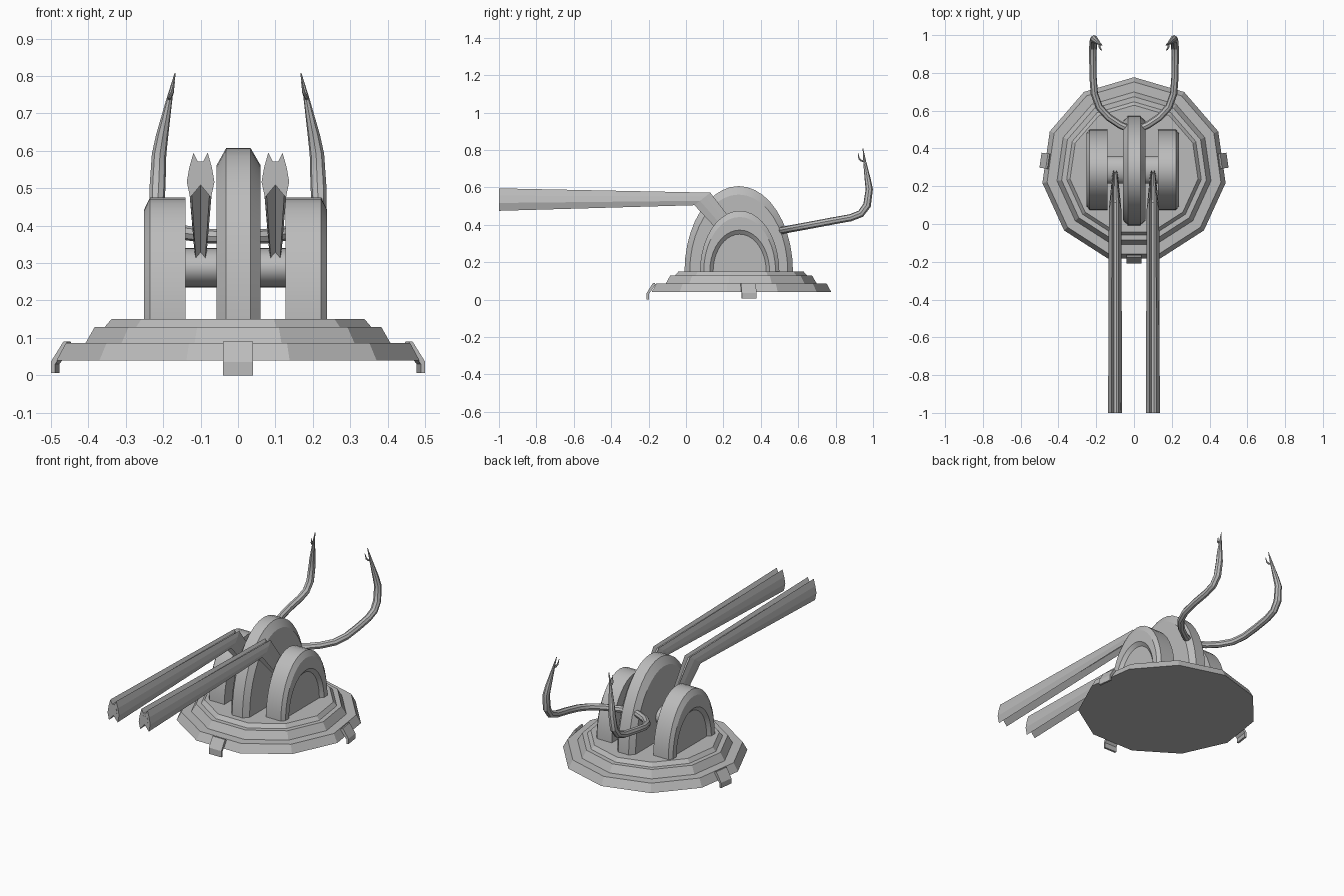
import bpy, bmesh, math
from mathutils import Vector, Matrix

if "Cube" in bpy.data.objects:
    bpy.data.objects.remove(bpy.data.objects["Cube"])

CY = 0.287  # y of the mount's centre
metal = bpy.data.materials.new("grey metal")
metal.diffuse_color = (0.5, 0.5, 0.5, 1)
metal.use_nodes = True
metal.node_tree.nodes["Principled BSDF"].inputs["Base Color"].default_value = metal.diffuse_color


def finish(obj, smooth=False):
    obj.data.materials.clear()
    obj.data.materials.append(metal)
    if smooth:
        bpy.ops.object.select_all(action='DESELECT')
        obj.select_set(True)
        bpy.context.view_layer.objects.active = obj
        bpy.ops.object.shade_smooth_by_angle(angle=math.radians(25))
    return obj


def loft(name, rings, smooth=False):
    """Bridge equal-length closed rings and cap both ends."""
    bm = bmesh.new()
    vs = [[bm.verts.new(p) for p in r] for r in rings]
    n = len(vs[0])
    for a, b in zip(vs, vs[1:]):
        for i in range(n):
            j = (i + 1) % n
            bm.faces.new((a[i], a[j], b[j], b[i]))
    bm.faces.new(vs[0])
    bm.faces.new(vs[-1])
    bmesh.ops.recalc_face_normals(bm, faces=bm.faces)
    me = bpy.data.meshes.new(name)
    bm.to_mesh(me)
    bm.free()
    obj = bpy.data.objects.new(name, me)
    bpy.context.collection.objects.link(obj)
    return finish(obj, smooth)


def tube(name, pts, depth, kind='POLY'):
    """Round tube through (x, y, z, radius factor) points."""
    cu = bpy.data.curves.new(name, 'CURVE')
    cu.dimensions = '3D'
    cu.bevel_depth = depth
    cu.bevel_resolution = 2
    cu.use_fill_caps = True
    sp = cu.splines.new(kind)
    sp.points.add(len(pts) - 1)
    for p, (x, y, z, r) in zip(sp.points, pts):
        p.co = (x, y, z, 1)
        p.radius = r
    tmp = bpy.data.objects.new(name + "_path", cu)
    bpy.context.collection.objects.link(tmp)
    dg = bpy.context.evaluated_depsgraph_get()
    me = bpy.data.meshes.new_from_object(tmp.evaluated_get(dg))
    bpy.data.objects.remove(tmp)
    obj = bpy.data.objects.new(name, me)
    bpy.context.collection.objects.link(obj)
    return finish(obj, True)


def arch(x, ry, rz, y0=CY, n=20):
    """Half-ellipse outline standing on the base."""
    pts = [(x, y0 + ry * math.cos(math.pi * i / n), 0.15 + rz * math.sin(math.pi * i / n))
           for i in range(n + 1)]
    return [(x, y0 + ry, 0.14)] + pts + [(x, y0 - ry, 0.14)]


# Eleven-sided stepped base
def base_ring(r, z):
    return [(r * math.cos(math.pi / 2 + math.tau * i / 11),
             CY + r * math.sin(math.pi / 2 + math.tau * i / 11), z) for i in range(11)]


loft("stepped_base", [base_ring(r, z) for r, z in
     [(.49, .04), (.465, .086), (.412, .086), (.387, .129), (.36, .129), (.342, .15)]])

# Three clips hanging from the rim
clip = [(.455, .09), (.463, .09), (.497, .036), (.497, 0), (.485, 0), (.485, .03), (.45, .08)]
for name, ang, shift, lift in [("front_clip", -90, 0, 0), ("right_clip", 8.18, -.02, .006),
                               ("left_clip", 171.82, .02, .006)]:
    rot = Matrix.Rotation(math.radians(ang), 4, 'Z')
    loft(name, [[rot @ Vector((r, t + shift, max(z, lift))) + Vector((0, CY, 0))
                 for r, z in clip] for t in (-.04, .04)])

# Central arch with bevelled rims
loft("centre_arch", [arch(x, ry, rz, 0.282) for x, ry, rz in
     [(-.057, .262, .412), (-.032, .29, .457), (.034, .29, .457), (.06, .262, .412)]], True)

# Side arches with a sunken outer panel
for side, s in (("left", -1), ("right", 1)):
    loft(side + "_arch", [arch(s * x - .0065, ry, rz) for x, ry, rz in
         [(.1335, .212, .325), (.229, .212, .325), (.245, .192, .292),
          (.245, .16, .222), (.228, .142, .2)]], True)

# Axle joining the arches
loft("axle", [[(x, CY + .073 * math.cos(math.tau * i / 20), .288 + .053 * math.sin(math.tau * i / 20))
               for i in range(20)] for x in (-.2, .2)], True)

# Twin barrels: notched section (x, height fraction), bent down to the axle
section = [(0, .28), (.028, 0), (.037, .35), (.03, .68), (.019, 1), (.007, .8),
           (-.007, .8), (-.019, 1), (-.03, .68), (-.037, .35), (-.028, 0)]
# stations: width factor, bottom (y, z), top (y, z)
stations = [(1, (-1, .475), (-1, .595)), (.9, (.045, .505), (.13, .572)),
            (.45, (.225, .312), (.285, .37))]
for side, cx in (("left", -.1), ("right", .1)):
    loft(side + "_barrel", [[(cx + x * w, b[0] + (t[0] - b[0]) * v, b[1] + (t[1] - b[1]) * v)
                             for x, v in section] for w, b, t in stations])
    # muzzle plate
    loft(side + "_muzzle", [[(cx + .024 * math.cos(math.tau * i / 16), y,
                              .535 + .024 * math.sin(math.tau * i / 16))
                             for i in range(16)] for y in (-1.001, -.99)])

# Curved rear feelers with tapered needle tips and small hooks
feeler = [(.03, .505, .37, 1), (.075, .525, .372, 1), (.135, .565, .38, 1), (.185, .62, .39, 1),
          (.21, .69, .403, 1), (.217, .78, .42, 1), (.218, .88, .438, 1), (.217, .935, .46, 1.05),
          (.215, .968, .505, 1.1), (.211, .98, .59, 1), (.203, .972, .64, .85),
          (.183, .955, .74, .4), (.168, .946, .808, .08)]
hook = [(.184, .952, .74, 1), (.182, .935, .744, 1), (.176, .925, .755, .9), (.17, .92, .785, .3)]
for side, s in (("left", -1), ("right", 1)):
    tube(side + "_feeler", [(s * x, y, z, r) for x, y, z, r in feeler], .0195)
    tube(side + "_hook", [(s * x, y, z, r) for x, y, z, r in hook], .005)
